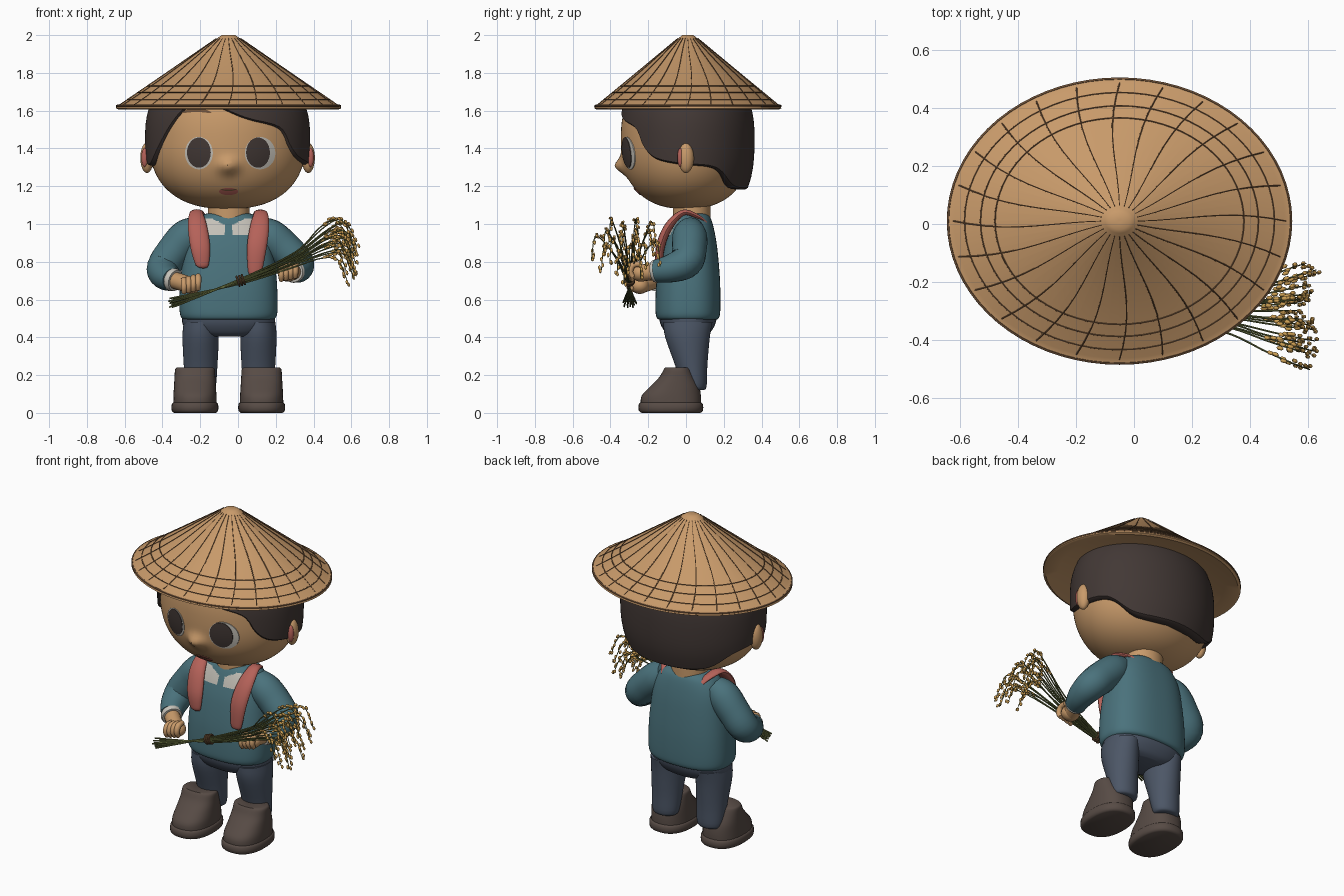
import bpy, bmesh, math, random
from mathutils import Vector

random.seed(4)
cube = bpy.data.objects.get("Cube")
if cube:
    bpy.data.objects.remove(cube)
TAU = 2 * math.pi
CX = -0.05  # body axis
made = []


def material(name, *rgb):
    lin = [((c / 255 + 0.055) / 1.055) ** 2.4 for c in rgb] + [1]
    m = bpy.data.materials.new(name)
    m.use_nodes = True
    m.diffuse_color = lin
    m.node_tree.nodes["Principled BSDF"].inputs["Base Color"].default_value = lin
    return m


TAN = material("warm tan", 200, 154, 106)
RIB = material("bamboo brown", 112, 82, 56)
HAIR = material("dark hair", 66, 56, 53)
TEAL = material("teal cloth", 74, 114, 124)
NAVY = material("slate cloth", 76, 86, 102)
BOOT = material("boot brown", 87, 75, 69)
RED = material("faded red", 181, 98, 89)
WHITE = material("off white", 197, 193, 184)
GOLD = material("ripe gold", 206, 160, 84)
GREEN = material("stalk green", 102, 110, 62)


def finish(name, bm, mat):
    bmesh.ops.recalc_face_normals(bm, faces=bm.faces)
    mesh = bpy.data.meshes.new(name)
    bm.to_mesh(mesh)
    bm.free()
    ob = bpy.data.objects.new(name, mesh)
    bpy.context.collection.objects.link(ob)
    mesh.materials.append(mat)
    made.append(ob)
    return ob


def add_rings(bm, rings):
    rows = [[bm.verts.new(p) for p in ring] for ring in rings]
    n = len(rows[0])
    for a, b in zip(rows, rows[1:]):
        for i in range(n):
            bm.faces.new((a[i], a[(i + 1) % n], b[(i + 1) % n], b[i]))
    bm.faces.new(rows[0][::-1])
    bm.faces.new(rows[-1])


def smooth(pts, k):
    """Catmull-Rom interpolation of tuples."""
    p = [pts[0], *pts, pts[-1]]
    out = []
    for i in range(1, len(p) - 2):
        for j in range(k):
            t = j / k
            out.append([0.5 * (2 * b + (c - a) * t + (2 * a - 5 * b + 4 * c - d) * t * t
                               + (3 * b - a - 3 * c + d) * t ** 3)
                        for a, b, c, d in zip(*p[i - 1:i + 3])])
    return out + [list(pts[-1])]


def spow(v, e):
    return math.copysign(abs(v) ** e, v)


def loft(name, sections, mat, cx=CX, n=2.0, k=4, sides=40):
    """Stack of horizontal superellipses given as (z, cy, rx, ry)."""
    bm = bmesh.new()
    add_rings(bm, [[(cx + rx * spow(math.cos(a), 2 / n), cy + ry * spow(math.sin(a), 2 / n), z)
                    for a in (TAU * i / sides for i in range(sides))]
                   for z, cy, rx, ry in smooth(sections, k)])
    return finish(name, bm, mat)


def add_tube(bm, pts, sides=16, flat=1.0, hint=(0.05, 0.02, 1)):
    """Sweep along (x, y, z, radius) points."""
    pos = [Vector(p[:3]) for p in pts]
    rings = []
    for i, p in enumerate(pos):
        t = (pos[min(i + 1, len(pos) - 1)] - pos[max(i - 1, 0)]).normalized()
        u = Vector(hint)
        u = (u - t * u.dot(t)).normalized()
        v = t.cross(u) * flat
        rings.append([p + pts[i][3] * (u * math.cos(a) + v * math.sin(a))
                      for a in (TAU * j / sides for j in range(sides))])
    add_rings(bm, rings)


def tube(name, pts, mat, k=5, **kw):
    bm = bmesh.new()
    add_tube(bm, smooth(pts, k), **kw)
    return finish(name, bm, mat)


def ball(name, loc, scale, mat):
    bm = bmesh.new()
    bmesh.ops.create_uvsphere(bm, u_segments=28, v_segments=18, radius=1)
    for v in bm.verts:
        v.co = Vector(loc) + Vector([a * b for a, b in zip(v.co, scale)])
    return finish(name, bm, mat)


# Head: ellipse in plan, slightly boxy in height, with a soft nose drawn out of it
HX, HZ, HN = -0.055, 1.45, 2.4
HA, HB, HC = 0.415, 0.345, 0.37


def head_radius(z):
    return max(0.0, 1 - abs((z - HZ) / HC) ** HN) ** (1 / HN)


levels = [math.sin(math.radians(a)) for a in range(-88, 89, 2)]
head = loft("head", [(HZ + HC * spow(s, 2 / HN), 0, HA * (1 - s * s) ** (1 / HN), HB * (1 - s * s) ** (1 / HN))
                     for s in levels], TAN, cx=HX, k=1, sides=96)
for v in head.data.vertices:
    if v.co.y < 0:
        v.co.y -= 0.048 * math.exp(-((v.co.x - CX) / 0.048) ** 2 - ((v.co.z - 1.305) / 0.042) ** 2)
for side, s in (("left", 1), ("right", -1)):
    ball(side + "_ear", (HX + s * 0.427, 0, 1.35), (0.035, 0.042, 0.08), TAN)
    ball(side + "_inner_ear", (HX + s * 0.439, -0.03, 1.352), (0.018, 0.016, 0.05), RED)


def face_plate(name, cx, cz, rx, rz, lift, mat, bend=0.0):
    """Elliptical patch following the front of the head."""
    bm = bmesh.new()
    rings = []
    for f in (1, 0.8, 0.6, 0.4, 0.2, 0.02):
        ring = []
        for i in range(32):
            c, s = math.cos(TAU * i / 32), math.sin(TAU * i / 32)
            x, z = cx + rx * f * c, cz + rz * f * s + bend * (f * c) ** 2
            y = -HB * math.sqrt(max(0, head_radius(z) ** 2 - ((x - HX) / HA) ** 2))
            ring.append((x, y - lift, z))
        rings.append(ring)
    add_rings(bm, [[(x, y + lift + 0.01, z) for x, y, z in rings[0]]] + rings)
    return finish(name, bm, mat)


for side, x, white, shift in (("left", 0.106, 0.081, 0.011), ("right", -0.207, 0.074, 0)):
    face_plate(side + "_eye_white", x + shift, 1.375, white, 0.086, 0.004, WHITE)
    face_plate(side + "_iris", x, 1.378, 0.063, 0.08, 0.007, HAIR)
face_plate("right_brow", -0.22, 1.603, 0.08, 0.01, 0.006, RIB, bend=-0.015)
face_plate("mouth", CX, 1.172, 0.05, 0.019, 0.005, RED)
face_plate("mouth_line", CX, 1.178, 0.046, 0.004, 0.007, RIB, bend=0.008)

# Hair cap: each column rises from a hairline set by azimuth (0 front, 90 left)
hairline = smooth([(-180, 1.18), (-140, 1.19), (-116, 1.28), (-90, 1.31), (-72, 1.31), (-57, 1.4), (-34, 1.6),
                   (-20, 1.64), (-6, 1.61), (14, 1.55), (40, 1.5), (50, 1.4), (62, 1.34), (85, 1.31),
                   (116, 1.29), (140, 1.19), (180, 1.18)], 4)


def hair_bottom(az):
    for (a, za), (b, zb) in zip(hairline, hairline[1:]):
        if az <= b:
            return za + (zb - za) * (az - a) / (b - a)


def hair_point(az, z, k=1.0):
    c = HC if z > HZ else 0.45
    r = k * max(0.0, 1 - abs((z - HZ) / c) ** 2.6) ** (1 / 2.6)
    return (HX + 0.437 * r * math.sin(az), 0.005 - 0.358 * r * math.cos(az), z)


columns = [-180 + 3 * i for i in range(120)]
bm = bmesh.new()
rows = [[hair_point(math.radians(a), hair_bottom(a) + 0.004, k) for a in columns] for k in (0.86, 0.97)]
for j in range(19):
    t = math.sin(math.pi / 2 * j / 18)
    rows.append([hair_point(math.radians(a), (hair_bottom(a) + 0.012) * (1 - t) + 1.819 * t) for a in columns])
add_rings(bm, rows)
finish("hair", bm, HAIR)

# Conical hat with woven ribs and rings
HAT_Y, TOP, SLOPE = 0.01, 2.0, 0.69


def hat_point(az, r, lift=0.0):
    return (CX + r * math.cos(az), HAT_Y + 0.83 * r * math.sin(az), TOP - SLOPE * (r - 0.04) + lift)


hat_profile = [(2.0, 0.005), (2.0, 0.035), (1.99, 0.05), (1.635, 0.57), (1.63, 0.592), (1.612, 0.596),
               (1.605, 0.58), (1.625, 0.5), (1.67, 0.25), (1.68, 0.01)]
loft("hat", [(z, HAT_Y, r, r * 0.83) for z, r in hat_profile], TAN, k=1, sides=72)
bm = bmesh.new()
for i in range(24):
    az = TAU * i / 24
    add_tube(bm, [(*hat_point(az + 0.07 * math.sin(math.pi * j / 9), 0.065 + 0.51 * j / 9), 0.0016 + 0.0002 * j)
                  for j in range(10)], sides=6)
for r, thick, lift in ((0.43, 0.003, 0), (0.48, 0.003, 0), (0.535, 0.003, 0), (0.59, 0.007, 0.004)):
    add_tube(bm, [(*hat_point(TAU * j / 72, r, lift), thick) for j in range(73)], sides=6)
finish("hat_weave", bm, RIB)

# Torso, with the pale undershirt showing at the collar
loft("neck", [(0.98, 0.03, 0.11, 0.1), (1.14, 0.03, 0.11, 0.1)], TAN, k=1)
torso = loft("shirt", [(0.49, 0.01, 0.22, 0.14), (0.505, 0.01, 0.25, 0.165), (0.56, 0.01, 0.26, 0.172),
                       (0.7, 0.012, 0.255, 0.168), (0.85, 0.018, 0.237, 0.15), (0.95, 0.025, 0.215, 0.128),
                       (1.02, 0.03, 0.175, 0.105), (1.05, 0.03, 0.13, 0.085), (1.06, 0.03, 0.09, 0.06)],
             TEAL, n=2.5, k=10, sides=120)
torso.data.materials.append(WHITE)
for p in torso.data.polygons:
    dx = abs(p.center.x - CX)
    if p.center.y < 0 and 0.02 < dx < 0.15 and 0.945 < p.center.z < min(1.03, 0.985 + 0.5 * dx):
        p.material_index = 1

# Trousers and boots
loft("trouser_seat", [(0.405, 0.01, 0.12, 0.09), (0.425, 0.01, 0.2, 0.118), (0.47, 0.01, 0.243, 0.145),
                      (0.52, 0.01, 0.245, 0.155)], NAVY, n=2.3)
for side, leg_x, boot_x in (("left", 0.108, 0.125), ("right", -0.198, -0.228)):
    loft(side + "_trouser_leg", [(0.48, 0.01, 0.09, 0.13), (0.4, 0.008, 0.096, 0.118), (0.25, 0.028, 0.089, 0.085),
                                 (0.14, 0.043, 0.08, 0.066), (0.12, 0.043, 0.06, 0.05)], NAVY, cx=leg_x)
    loft(side + "_boot_sole", [(0, -0.08, 0.11, 0.155), (0.012, -0.08, 0.123, 0.17), (0.045, -0.08, 0.123, 0.17),
                               (0.055, -0.08, 0.115, 0.16)], BOOT, cx=boot_x, n=2.4, k=2)
    loft(side + "_boot", [(0.04, -0.08, 0.115, 0.16), (0.09, -0.078, 0.114, 0.157), (0.14, -0.06, 0.111, 0.13),
                          (0.19, -0.047, 0.108, 0.094), (0.23, -0.045, 0.105, 0.073), (0.24, -0.045, 0.095, 0.065)],
         BOOT, cx=boot_x, n=2.4)

# Sleeves, cuffs and gripping hands
arms = {"right": ([(-0.21, 0.025, 0.975, 0.07), (-0.27, 0.02, 0.935, 0.092), (-0.335, 0.018, 0.86, 0.092),
                   (-0.395, 0.0, 0.77, 0.088), (-0.385, -0.08, 0.725, 0.075), (-0.345, -0.16, 0.705, 0.06)],
                  (-0.25, -0.245, 0.675)),
        "left": ([(0.11, 0.025, 0.975, 0.07), (0.17, 0.02, 0.935, 0.092), (0.245, 0.018, 0.87, 0.092),
                  (0.312, 0.0, 0.8, 0.088), (0.32, -0.08, 0.765, 0.075), (0.295, -0.16, 0.75, 0.06)],
                 (0.265, -0.24, 0.74))}
for side, (path, hand) in arms.items():
    tube(side + "_sleeve", path, TEAL, sides=24)
    wrist, h = Vector(path[-1][:3]), Vector(hand)
    d = h - wrist
    tube(side + "_cuff", [(*(wrist + d * f), r) for f, r in ((-0.1, 0.056), (0, 0.062), (0.16, 0.056))],
         WHITE, sides=24)
    tube(side + "_wrist", [(*wrist, 0.045), (*h, 0.045)], TAN)
    ball(side + "_palm", h, (0.055, 0.05, 0.045), TAN)
    for i in range(4):
        x = h.x - 0.036 + 0.025 * i
        z = h.z + 0.006 * i
        tube(f"{side}_finger_{i + 1}", [(x, h.y, z + 0.03, 0.015), (x, h.y - 0.04, z + 0.025, 0.017),
                                        (x, h.y - 0.055, z - 0.01, 0.016), (x, h.y - 0.04, z - 0.04, 0.012)],
             TAN, k=3, sides=10, hint=(1, 0, 0))

# Towel hanging over both shoulders, its tail tucked at the back
for side, x, s, drop, tail in (("left", 0.1, 1, 0.04, 0.01), ("right", -0.2, -1, 0, 0.0)):
    tube(side + "_towel", [(x - s * 0.01, -0.14, 0.775 - drop, 0.025), (x - s * 0.01, -0.145, 0.79 - drop, 0.037),
                           (x, -0.135, 0.88, 0.052), (x + s * 0.015, -0.09, 0.99, 0.05),
                           (x + s * 0.02, -0.015, 1.06, 0.035), (x, 0.06, 1.05 - tail, 0.026),
                           (x - s * 0.02, 0.105, 1.02 - tail, 0.016)], RED, flat=0.45, hint=(1, 0, 0))

# Rice sheaf: bound stalks fanning out to drooping grain heads
stalks, grains = bmesh.new(), bmesh.new()
for i in range(18):
    a = TAU * i * 0.382
    f = math.sqrt((i + 0.5) / 18)
    dy, dz = f * math.cos(a), f * math.sin(a)
    reach = random.uniform(-0.035, 0.025)
    path = smooth([(-0.35 + reach * 0.6, -0.3 - 0.038 * dy, 0.58 - 0.028 * dz, 0.0045),
                   (0.02, -0.3 + 0.016 * dy, 0.7 + 0.016 * dz, 0.0045),
                   (0.3, -0.3 + 0.07 * dy, 0.815 + 0.045 * dz, 0.004),
                   (0.46 + reach, -0.305 + 0.14 * dy, 0.91 + 0.1 * dz, 0.0035),
                   (0.55 + reach, -0.305 + 0.18 * dy, 0.925 + 0.125 * dz, 0.003),
                   (0.605 + reach, -0.305 + 0.2 * dy, 0.8 + 0.13 * dz, 0.002)], 6)
    add_tube(stalks, path, sides=6)
    for j in range(19, 31):
        d = (Vector(path[min(j + 1, 30)][:3]) - Vector(path[j - 1][:3])).normalized()
        turn = Vector((0, 0, 1)).rotation_difference(d).to_matrix()
        new = bmesh.ops.create_icosphere(grains, subdivisions=1, radius=1)["verts"]
        off = Vector([random.uniform(-0.011, 0.011) for _ in range(3)])
        for v in new:
            v.co = Vector(path[j][:3]) + off + turn @ Vector((v.co.x * 0.008, v.co.y * 0.008, v.co.z * 0.014))
finish("rice_stalks", stalks, GREEN)
finish("rice_grains", grains, GOLD)
bm = bmesh.new()
for x in (0.0, 0.014, 0.028):
    add_tube(bm, [(x - 0.008 * math.sin(a), -0.3 + 0.024 * math.cos(a), 0.697 + x * 0.3 + 0.024 * math.sin(a), 0.006)
                  for a in (TAU * j / 20 for j in range(21))], sides=8, hint=(1, 0, 0.3))
finish("sheaf_tie", bm, RIB)

# Smooth shading with crisp edges kept
bpy.ops.object.select_all(action="DESELECT")
for ob in made:
    ob.select_set(True)
bpy.context.view_layer.objects.active = made[0]
bpy.ops.object.shade_smooth_by_angle(angle=math.radians(40))
